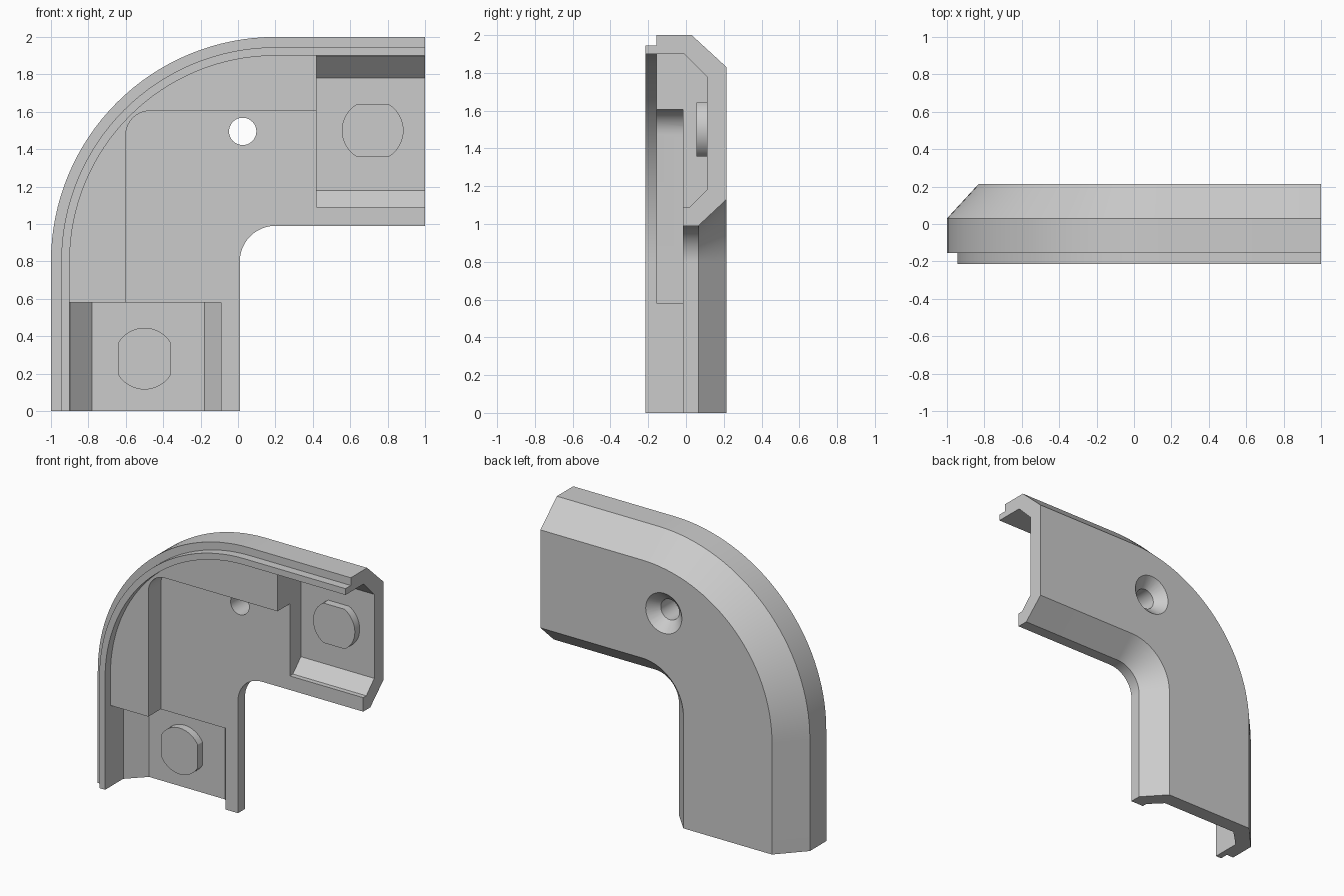
import bpy, bmesh
from math import sin, cos, pi, radians

cube = bpy.data.objects.get("Cube")
if cube:
    bpy.data.objects.remove(cube, do_unlink=True)

grey = bpy.data.materials.new("plain grey")
grey.use_nodes = True
grey.diffuse_color = (0.6, 0.6, 0.6, 1)
grey.node_tree.nodes["Principled BSDF"].inputs["Base Color"].default_value = grey.diffuse_color

CX, CZ = 0.2, 0.8          # centre of the bend


def loft(name, rings):
    """Skin a list of equal-length closed rings and cap both ends."""
    bm = bmesh.new()
    rows = [[bm.verts.new(p) for p in ring] for ring in rings]
    n = len(rows[0])
    for a, b in zip(rows, rows[1:]):
        for i in range(n):
            j = (i + 1) % n
            bm.faces.new((a[i], a[j], b[j], b[i]))
    bm.faces.new(rows[0])
    bm.faces.new(rows[-1])
    bmesh.ops.recalc_face_normals(bm, faces=bm.faces)
    mesh = bpy.data.meshes.new(name)
    bm.to_mesh(mesh)
    bm.free()
    mesh.materials.append(grey)
    obj = bpy.data.objects.new(name, mesh)
    bpy.context.collection.objects.link(obj)
    return obj


def activate(obj):
    bpy.ops.object.select_all(action='DESELECT')
    bpy.context.view_layer.objects.active = obj
    obj.select_set(True)


def combine(target, tool, operation):
    """Apply a boolean and discard the tool."""
    tool.hide_render = True
    mod = target.modifiers.new(operation, 'BOOLEAN')
    mod.operation, mod.solver, mod.object = operation, 'EXACT', tool
    activate(target)
    bpy.ops.object.modifier_apply(modifier=mod.name)
    bpy.data.objects.remove(tool, do_unlink=True)


def flip(p):
    """Reflect a point of the upper arm onto the lower arm."""
    return (1 - p[2], p[1], 1 - p[0])


def arc(cx, cz, r, y, start, end, steps):
    """Points around a bend, running from the left side to the top."""
    return [(cx - r * cos(t), y, cz + r * sin(t))
            for t in (start + (end - start) * i / steps for i in range(steps + 1))]


# Elbow shell: one (radius, depth) section swept along both arms
section = [(0.19, -0.015), (0.19, 0.065), (0.33, 0.215), (1.03, 0.215),
           (1.2, 0.03), (1.2, -0.155), (1.145, -0.155), (1.145, -0.215),
           (1.1, -0.215), (1.1, -0.015)]
STEPS = 32
rings = [[(CX - r, y, 0) for r, y in section]]
for i in range(STEPS + 1):
    t = pi / 2 * i / STEPS
    rings.append([(CX - r * cos(t), y, CZ + r * sin(t)) for r, y in section])
rings.append([(1, y, CZ + r) for r, y in section])
elbow = loft("elbow_cover", rings)


# Raised corner block behind the outer lip
def block_outline(y):
    outer = arc(CX, CZ, 1.12, y, 0, pi / 2, STEPS)
    inner = arc(-0.47, 1.475, 0.13, y, pi / 2, 0, 10)
    return ([(-0.92, y, 0.58)] + outer + [(0.42, y, 1.92), (0.42, y, 1.605)]
            + inner + [(-0.6, y, 0.58)])


block = loft("corner_block", [block_outline(-0.155), block_outline(0.05)])
combine(elbow, block, 'UNION')

# Chamfered pocket in the end of each arm
pocket = [(-0.3, 1.0995), (-0.01, 1.0995), (0.11, 1.78), (0.11, 1.18),
          (0.02, 1.09), (-0.3, 1.09)]
pocket[0], pocket[1] = (-0.3, 1.8995), (-0.01, 1.8995)
upper = [[(x, y, z) for y, z in pocket] for x in (0.42, 1.1)]
lower = [[flip(p) for p in ring] for ring in upper]
for ring_pair in (upper, lower):
    combine(elbow, loft("pocket_cutter", ring_pair), 'DIFFERENCE')

# Countersunk screw hole, widening at the back
hole = [(0.073, -0.3), (0.073, 0.145), (0.143, 0.215), (0.153, 0.225)]
circle = [2 * pi * i / 48 for i in range(48)]
cutter = loft("hole_cutter", [[(0.025 + r * cos(a), y, 1.495 + r * sin(a))
                               for a in circle] for r, y in hole])
combine(elbow, cutter, 'DIFFERENCE')


# Round locating bosses with two flats, one in each pocket
def boss_ring(y):
    return [(0.72 + 0.165 * cos(a), y, 1.5 + max(-0.142, min(0.142, 0.165 * sin(a))))
            for a in circle]


boss = [boss_ring(0.055), boss_ring(0.13)]
parts = [elbow, loft("upper_boss", boss),
         loft("lower_boss", [[flip(p) for p in ring] for ring in boss])]

for part in parts:
    activate(part)
    bpy.ops.object.shade_smooth_by_angle(angle=radians(25))
